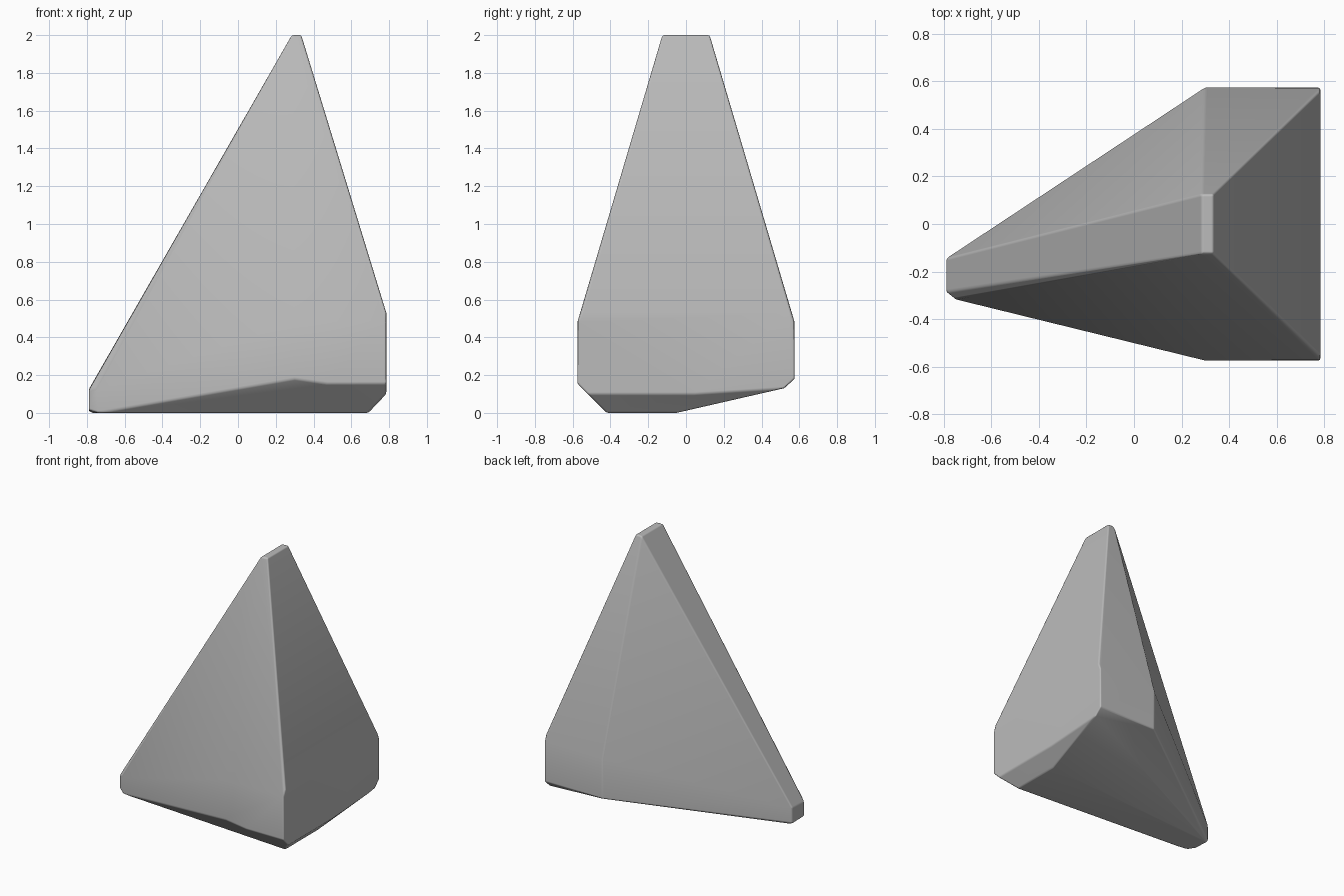
import bpy, bmesh, math

# Remove the default cube
cube = bpy.data.objects.get("Cube")
if cube:
    bpy.data.objects.remove(cube, do_unlink=True)

# Stone colour
stone = bpy.data.materials.new("grey_stone")
stone.use_nodes = True
colour = (0.5, 0.5, 0.5, 1)
stone.diffuse_color = colour
stone.node_tree.nodes["Principled BSDF"].inputs["Base Color"].default_value = colour

# Corners of the faceted rock, grouped by region
peak = [(x, y, 2.0) for x in (0.285, 0.335) for y in (-0.125, 0.125)]
shoulder = [(x, y, 0.48) for x in (0.3, 0.785) for y in (-0.575, 0.575)]
shoulder += [(0.785, y, 0.53) for y in (-0.555, 0.555)]
front_rim = [(0.3, -0.575, 0.18), (0.47, -0.575, 0.155), (0.785, -0.575, 0.155)]
back_rim = [(0.3, 0.575, 0.18), (0.785, 0.575, 0.18), (0.785, 0.52, 0.13)]
side_rim = [(0.785, -0.52, 0.1), (0.785, 0.05, 0.1)]
base = [(0.69, -0.42, 0), (0.69, -0.05, 0), (-0.74, -0.317, 0), (-0.77, -0.15, 0)]
toe = [(-0.79, -0.145, 0.01), (-0.79, -0.145, 0.125), (-0.79, -0.285, 0.015),
       (-0.79, -0.285, 0.12), (-0.752, -0.317, 0.13)]

# Wrap the corners in one convex shell and merge near-flat triangles
bm = bmesh.new()
for co in peak + shoulder + front_rim + back_rim + side_rim + base + toe:
    bm.verts.new(co)
hull = bmesh.ops.convex_hull(bm, input=bm.verts[:])
loose = [v for v in bm.verts if not v.link_faces]
bmesh.ops.delete(bm, geom=loose, context="VERTS")
bmesh.ops.dissolve_limit(bm, angle_limit=math.radians(2),
                         verts=bm.verts[:], edges=bm.edges[:])
bmesh.ops.recalc_face_normals(bm, faces=bm.faces[:])
mesh = bpy.data.meshes.new("rock")
bm.to_mesh(mesh)
bm.free()
mesh.materials.append(stone)
rock = bpy.data.objects.new("rock", mesh)
bpy.context.collection.objects.link(rock)

# Slightly worn edges, with smooth shading across them
bevel = rock.modifiers.new("worn_edges", "BEVEL")
bevel.width = 0.01
bevel.segments = 2
bevel.limit_method = "ANGLE"
bevel.angle_limit = math.radians(25)
bevel.harden_normals = True
bpy.context.view_layer.objects.active = rock
rock.select_set(True)
bpy.ops.object.shade_smooth_by_angle(angle=math.radians(25))
